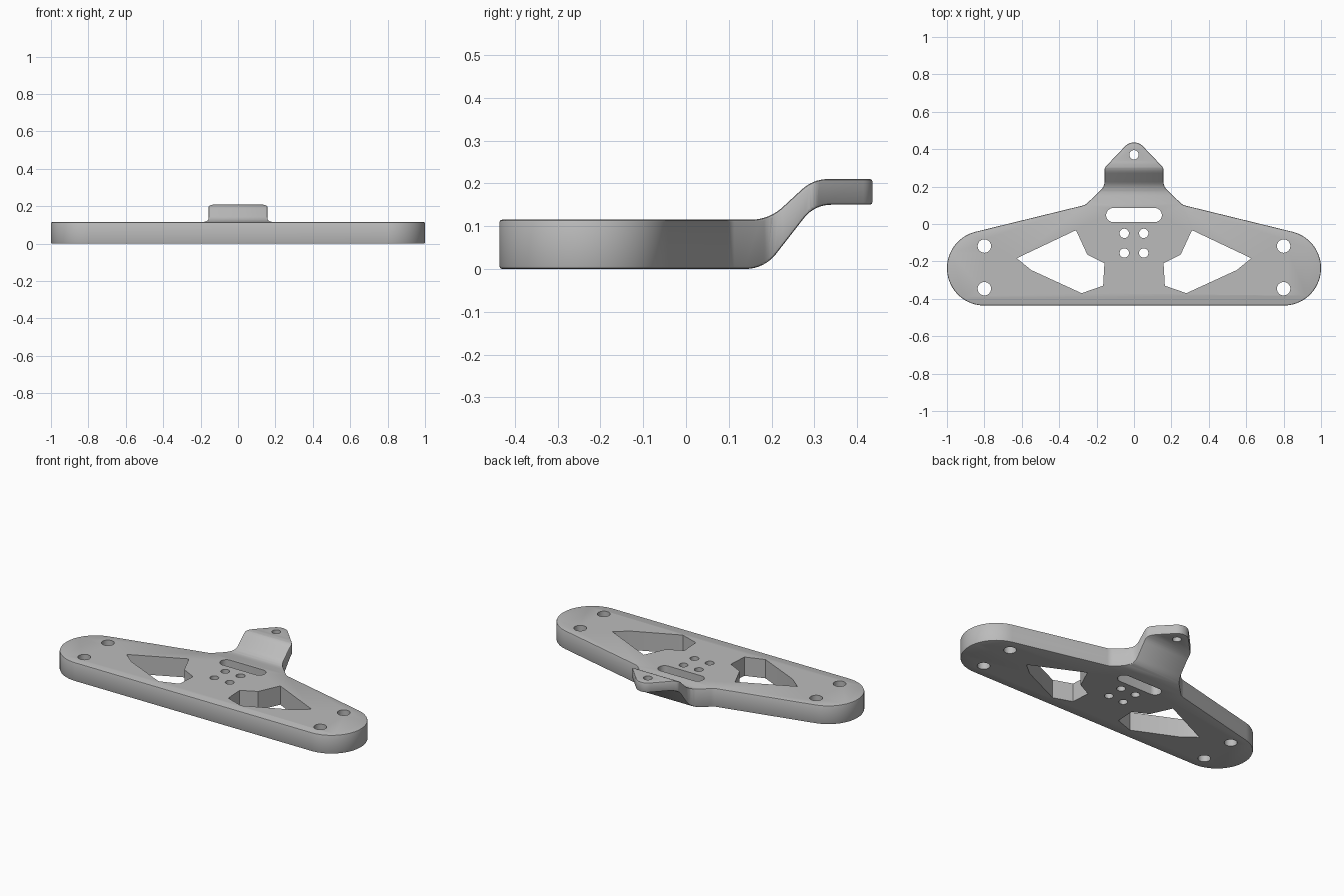
import bpy, bmesh, math
from mathutils import Vector

cube = bpy.data.objects.get("Cube")
if cube:
    bpy.data.objects.remove(cube, do_unlink=True)

grey = bpy.data.materials.new("plain grey")
grey.use_nodes = True
colour = (0.5, 0.5, 0.5, 1)
grey.diffuse_color = colour
grey.node_tree.nodes["Principled BSDF"].inputs["Base Color"].default_value = colour


def fillet(corners, steps=8):
    """Round each (a, b, radius) corner of a closed polygon."""
    out = []
    n = len(corners)
    for i, (a, b, r) in enumerate(corners):
        p = Vector((a, b))
        if r == 0:
            out.append(p)
            continue
        u = (Vector(corners[i - 1][:2]) - p).normalized()
        v = (Vector(corners[(i + 1) % n][:2]) - p).normalized()
        half = u.angle(v) / 2
        centre = p + (u + v).normalized() * r / math.sin(half)
        s = p + u * r / math.tan(half) - centre
        e = p + v * r / math.tan(half) - centre
        turn = math.atan2(s.x * e.y - s.y * e.x, s.dot(e))
        for k in range(steps + 1):
            t = turn * k / steps
            c, d = math.cos(t), math.sin(t)
            out.append(centre + Vector((s.x * c - s.y * d, s.x * d + s.y * c)))
    return out


def prism(name, points, place, offset):
    """Extrude a flat polygon into a solid."""
    bm = bmesh.new()
    face = bm.faces.new([bm.verts.new(place(p)) for p in points])
    new = bmesh.ops.extrude_face_region(bm, geom=[face])["geom"]
    bmesh.ops.translate(bm, vec=offset, verts=[g for g in new if isinstance(g, bmesh.types.BMVert)])
    bmesh.ops.recalc_face_normals(bm, faces=bm.faces)
    mesh = bpy.data.meshes.new(name)
    bm.to_mesh(mesh)
    bm.free()
    mesh.materials.append(grey)
    obj = bpy.data.objects.new(name, mesh)
    bpy.context.collection.objects.link(obj)
    return obj


def upright(name, points):
    return prism(name, points, lambda p: (p.x, p.y, -0.2), (0, 0, 0.7))


def circle(x, y, r, sides=28):
    return [Vector((x + r * math.cos(i * math.tau / sides), y + r * math.sin(i * math.tau / sides)))
            for i in range(sides)]


def apply_all(obj):
    bpy.context.view_layer.objects.active = obj
    for mod in list(obj.modifiers):
        bpy.ops.object.modifier_apply(modifier=mod.name)


def boolean(obj, other, operation):
    mod = obj.modifiers.new("cut", "BOOLEAN")
    mod.operation, mod.object, mod.solver = operation, other, "EXACT"
    apply_all(obj)
    bpy.data.objects.remove(other, do_unlink=True)


# Plan outline: right half traced, then mirrored
half = [Vector((0.80, -0.436))]
for k in range(33):
    t = math.radians(-85 + k * 161 / 32)
    half.append(Vector((0.80 + 0.2 * math.cos(t), -0.236 + 0.2 * math.sin(t))))
shoulder = fillet([(0.85, -0.042, 0), (0.26, 0.102, 0.06), (0.158, 0.2, 0.06),
                   (0.158, 0.3, 0.03), (0.044, 0.42, 0), (0, 0, 0)], 6)
half += shoulder[1:-2]
for k in range(8):
    t = math.radians(42 + k * 6)
    half.append(Vector((0.066 * math.cos(t), 0.37 + 0.066 * math.sin(t))))
outline = half + [Vector((-p.x, p.y)) for p in reversed(half)]
body = upright("bracket_plate", outline)

# Side profile: thick plate stepping up to a thin raised tab
profile = fillet([(-0.6, 0, 0), (0.183, 0, 0.09), (0.30, 0.15, 0.08), (0.6, 0.15, 0),
                  (0.6, 0.21, 0), (0.297, 0.21, 0.09), (0.194, 0.115, 0.11), (-0.6, 0.115, 0)])
boolean(body, prism("profile_cutter", profile, lambda p: (-1.5, p.x, p.y), (3, 0, 0)), "INTERSECT")

# Softened outer edges
weld = body.modifiers.new("weld", "WELD")
weld.merge_threshold = 0.0005
bevel = body.modifiers.new("bevel", "BEVEL")
bevel.width, bevel.segments = 0.006, 2
bevel.limit_method, bevel.angle_limit = "ANGLE", math.radians(50)
bevel.use_clamp_overlap = False
apply_all(body)

# Cutouts: angular windows, bolt holes, slot
window = [(0.31, -0.033), (0.627, -0.183), (0.55, -0.246), (0.28, -0.37),
          (0.165, -0.33), (0.158, -0.21), (0.25, -0.163)]
holes = [fillet([(-0.149, 0.01, 0.0374), (0.149, 0.01, 0.0374),
                 (0.149, 0.085, 0.0374), (-0.149, 0.085, 0.0374)]),
         circle(0, 0.37, 0.025)]
for side in (1, -1):
    holes.append([Vector((side * x, y)) for x, y in window])
    holes += [circle(side * 0.80, y, 0.036) for y in (-0.118, -0.346)]
    holes += [circle(side * 0.052, y, 0.025) for y in (-0.05, -0.155)]
for points in holes:
    boolean(body, upright("hole_cutter", points), "DIFFERENCE")

bpy.ops.object.select_all(action="DESELECT")
body.select_set(True)
bpy.context.view_layer.objects.active = body
bpy.ops.object.shade_smooth_by_angle(angle=math.radians(30))
